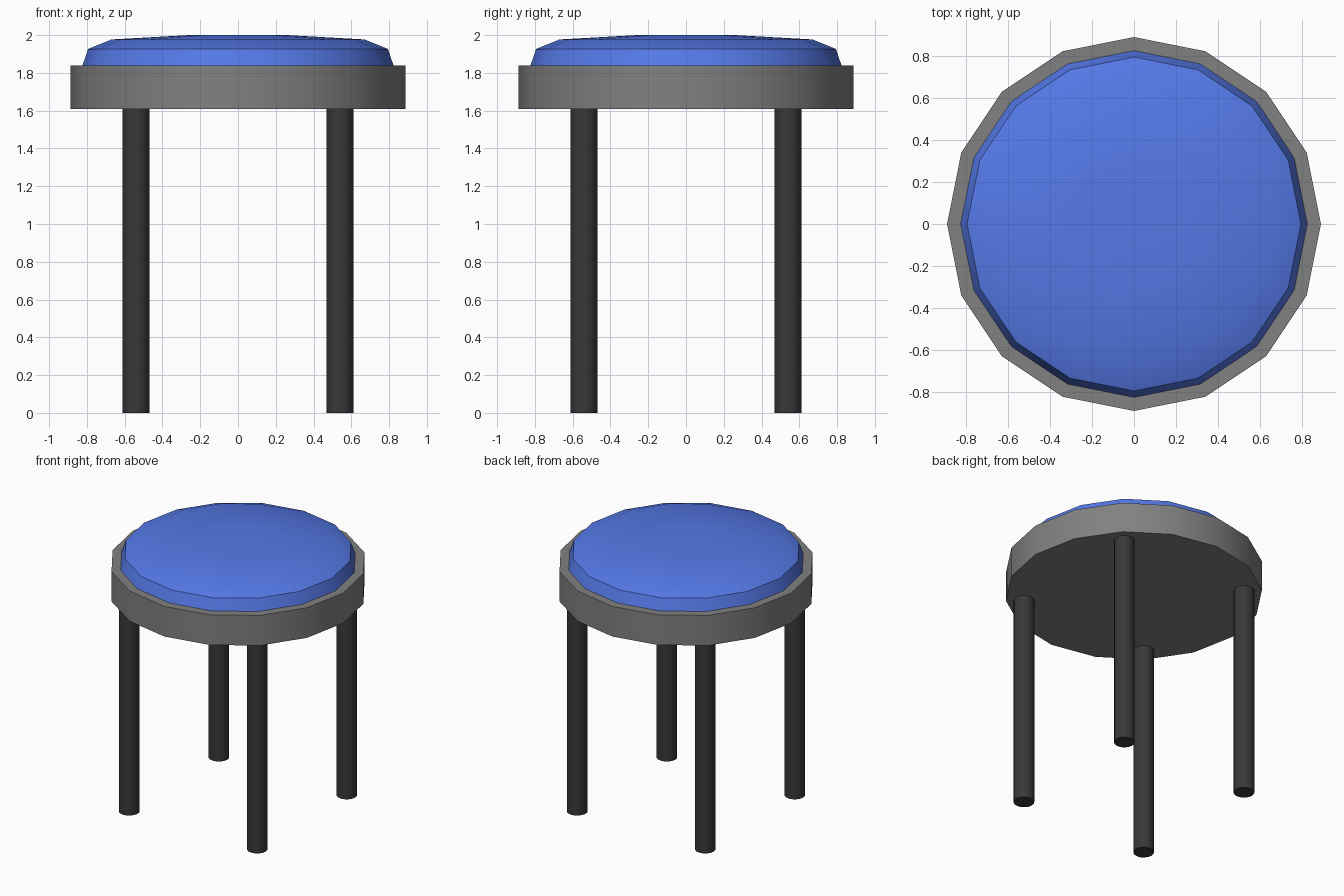
import bpy, bmesh
from math import cos, sin, pi, radians

if "Cube" in bpy.data.objects:
    bpy.data.objects.remove(bpy.data.objects["Cube"])


def material(name, rgb):
    mat = bpy.data.materials.new(name)
    mat.diffuse_color = (*rgb, 1)
    mat.use_nodes = True
    mat.node_tree.nodes["Principled BSDF"].inputs["Base Color"].default_value = mat.diffuse_color
    return mat


def turned(name, profile, sides, mat, location=(0, 0, 0)):
    """Closed solid of revolution from (radius, z) points, bottom to top."""
    bm = bmesh.new()
    rings = [[bm.verts.new((r * cos(2 * pi * i / sides), r * sin(2 * pi * i / sides), z))
              for i in range(sides)] for r, z in profile]
    for low, high in zip(rings, rings[1:]):
        for i in range(sides):
            j = (i + 1) % sides
            bm.faces.new((low[i], low[j], high[j], high[i]))
    bm.faces.new(rings[0][::-1])
    bm.faces.new(rings[-1])
    mesh = bpy.data.meshes.new(name)
    bm.to_mesh(mesh)
    bm.free()
    mesh.materials.append(mat)
    obj = bpy.data.objects.new(name, mesh)
    obj.location = location
    bpy.context.collection.objects.link(obj)
    bpy.ops.object.select_all(action='DESELECT')
    obj.select_set(True)
    bpy.context.view_layer.objects.active = obj
    bpy.ops.object.shade_smooth_by_angle(angle=radians(40))
    return obj


blue = material("blue_fabric", (0.09, 0.19, 0.8))
grey = material("grey_metal", (0.22, 0.22, 0.22))
dark = material("dark_metal", (0.04, 0.04, 0.04))

# Seat rim
turned("seat_rim", [(0.888, 1.61), (0.888, 1.84)], 16, grey)

# Domed cushion
turned("cushion", [(0.825, 1.835), (0.793, 1.927), (0.67, 1.977), (0.26, 2.0)], 16, blue)

# Four legs
for side, x in (("left", -0.54), ("right", 0.54)):
    for end, y in (("front", -0.54), ("back", 0.54)):
        turned(f"{end}_{side}_leg", [(0.072, 0), (0.072, 1.615)], 16, dark, (x, y, 0))
